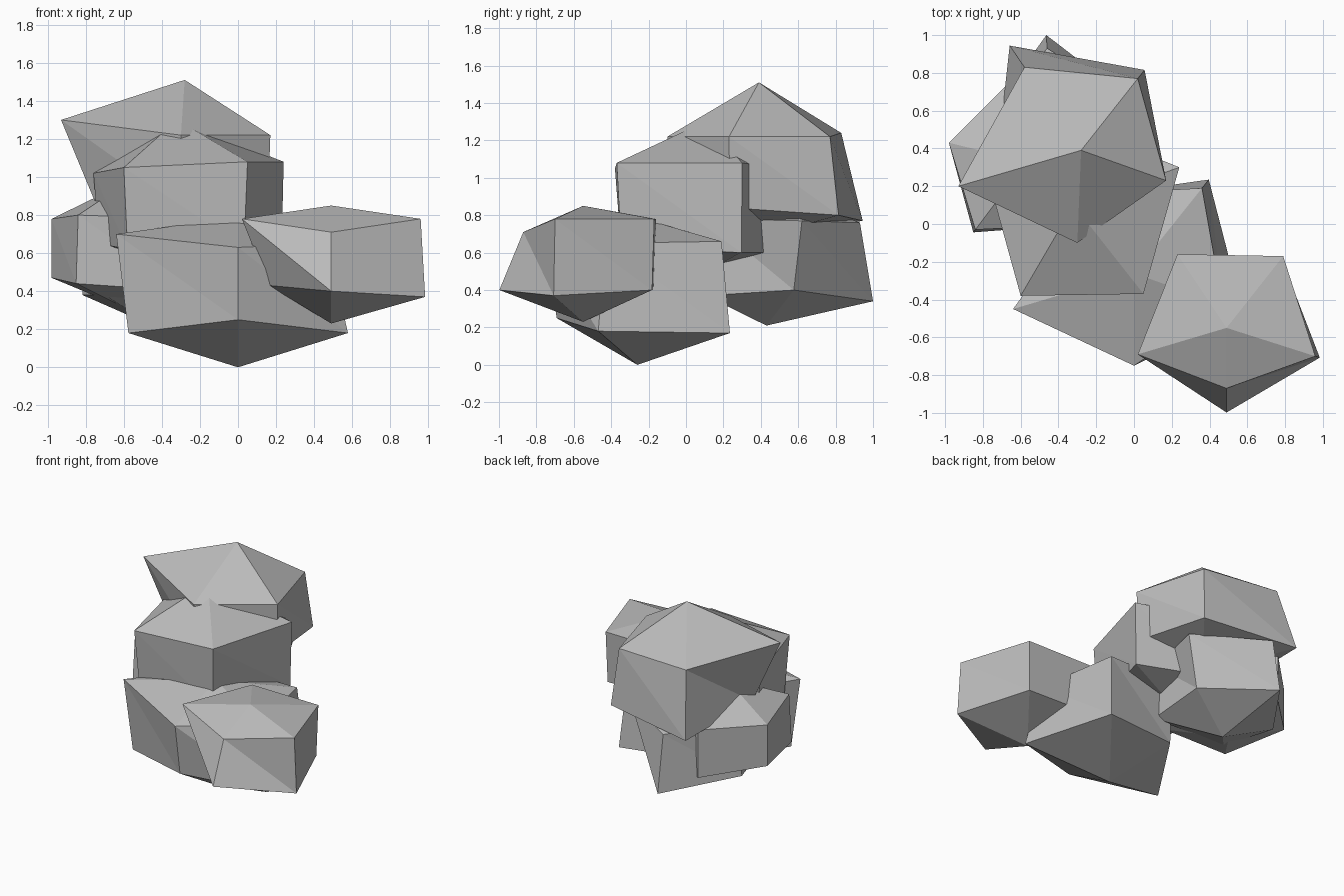
import bpy
import bmesh
from mathutils import Vector

# Remove only the default cube
default_cube = bpy.data.objects.get("Cube")
if default_cube:
    bpy.data.objects.remove(default_cube, do_unlink=True)

# Single stone colour
stone = bpy.data.materials.new("stone_grey")
stone.use_nodes = True
stone_colour = (0.5, 0.5, 0.5, 1)
stone.diffuse_color = stone_colour
shader = next(n for n in stone.node_tree.nodes if n.type == 'BSDF_PRINCIPLED')
shader.inputs["Base Color"].default_value = stone_colour
shader.inputs["Roughness"].default_value = 0.9


def build_rock(name, axis, peak, base, shoulder, foot):
    """Faceted boulder around a vertical axis.

    shoulder: upper ring corners, anticlockwise seen from above
    foot: spread and height of the lower corner beneath each shoulder corner
    """
    bm = bmesh.new()
    centre = Vector(axis)
    top = bm.verts.new((*centre, peak))
    bottom = bm.verts.new((*centre, base))
    upper = [bm.verts.new(corner) for corner in shoulder]
    lower = []
    for corner, (spread, height) in zip(shoulder, foot):
        plan = centre + (Vector(corner[:2]) - centre) * spread
        lower.append(bm.verts.new((*plan, height)))

    # Sloping cap, side walls split into triangles, sloping underside
    count = len(upper)
    for i in range(count):
        j = (i + 1) % count
        bm.faces.new((upper[i], upper[j], top))
        bm.faces.new((upper[i], lower[j], upper[j]))
        bm.faces.new((upper[i], lower[i], lower[j]))
        bm.faces.new((lower[j], lower[i], bottom))

    bmesh.ops.recalc_face_normals(bm, faces=bm.faces[:])
    mesh = bpy.data.meshes.new(name)
    bm.to_mesh(mesh)
    bm.free()
    mesh.materials.append(stone)
    rock = bpy.data.objects.new(name, mesh)
    bpy.context.collection.objects.link(rock)
    return rock


# Lowest rock, carrying the pile at the front
build_rock(
    "front_base_rock", axis=(0, -.26), peak=.79, base=0,
    shoulder=[(0, -.75, .63), (.47, -.43, .65), (.36, .19, .66),
              (-.2, .16, .67), (-.64, -.45, .7)],
    foot=[(.88, .25), (1.23, .18), (1.1, .17), (.98, .2), (.9, .18)])

# Rock leaning on the left of the base
build_rock(
    "left_front_rock", axis=(.49, -.55), peak=.85, base=.23,
    shoulder=[(.49, -.87, .71), (.96, -.7, .78), (.79, -.17, .78),
              (.23, -.16, .78), (.02, -.69, .78)],
    foot=[(1.4, .4), (1.05, .37), (.97, .4), (.97, .41), (.7, .43)])

# Rock at the right of the pile
build_rock(
    "right_rock", axis=(-.57, .33), peak=.98, base=.3,
    shoulder=[(-.84, -.03, .8), (-.27, 0, .78), (-.2, .5, .78),
              (-.64, .77, .78), (-.98, .43, .78)],
    foot=[(1.04, .44), (1, .4), (1, .4), (1, .42), (1, .47)])

# Rock behind the base, pushed into the right rock
build_rock(
    "back_rock", axis=(-.43, .43), peak=.95, base=.21,
    shoulder=[(-.7, .12, .78), (-.1, .12, .78), (.03, .62, .77),
              (-.46, .93, .76), (-.8, .5, .77)],
    foot=[(1, .38), (1.04, .37), (.77, .4), (1.14, .34), (1.05, .38)])

# Rock in the middle of the stack
build_rock(
    "middle_rock", axis=(-.32, .1), peak=1.3, base=.5,
    shoulder=[(-.6, -.38, 1.05), (.05, -.37, 1.08), (.24, .3, 1.08),
              (-.25, .5, 1.05), (-.76, .2, 1.02)],
    foot=[(.93, .62), (.95, .63), (.98, .6), (.97, .6), (.93, .65)])

# Rock on top, tilted backwards
build_rock(
    "top_rock", axis=(-.28, .39), peak=1.51, base=.68,
    shoulder=[(-.3, -.1, 1.22), (.17, .23, 1.22), (.02, .77, 1.22),
              (-.58, .83, 1.24), (-.93, .2, 1.3)],
    foot=[(.85, .85), (.97, .84), (1.12, .8), (1.26, .77), (.7, .83)])
